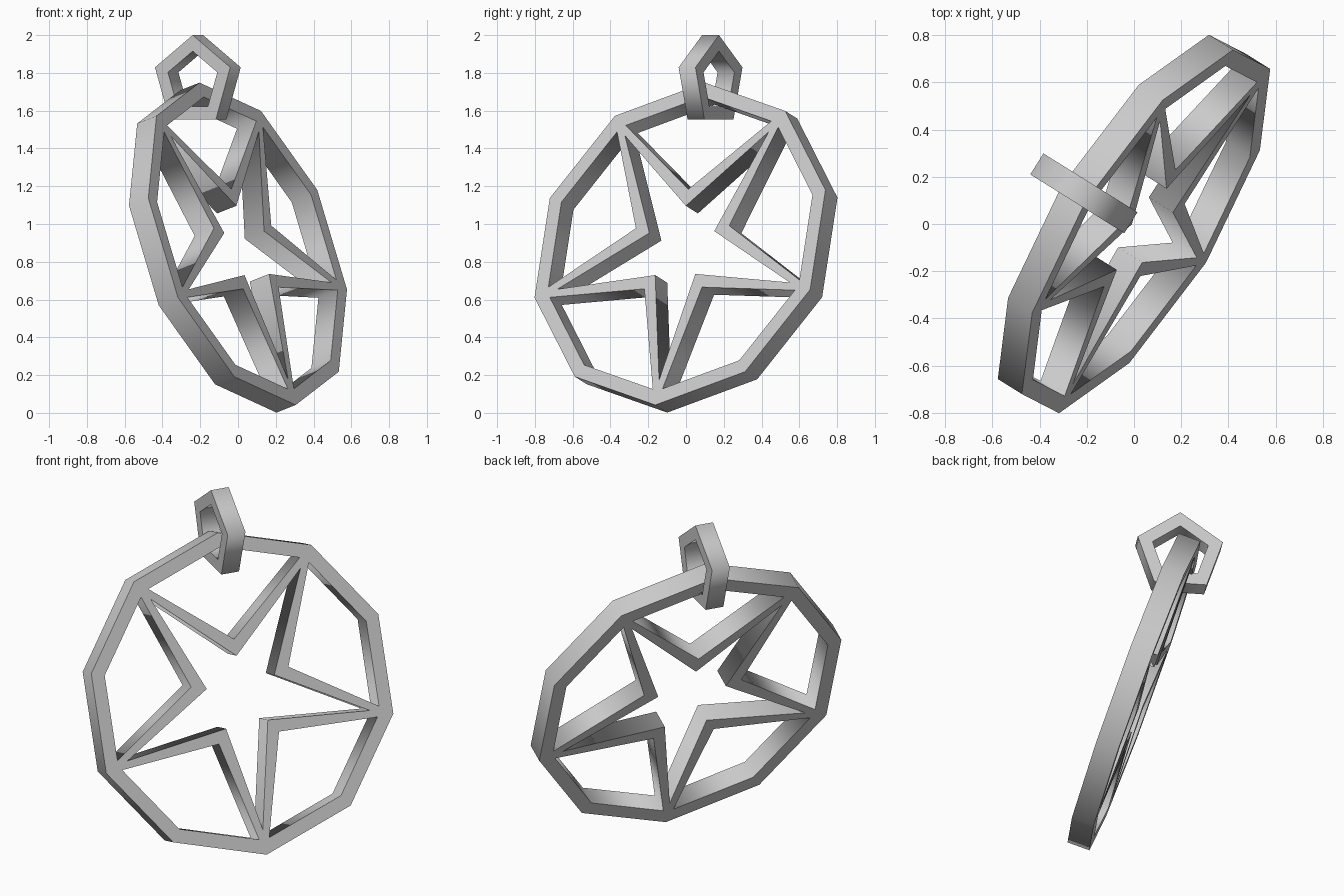
import bpy
from math import sin, cos, pi, radians
from mathutils import Matrix, Vector

if "Cube" in bpy.data.objects:
    bpy.data.objects.remove(bpy.data.objects["Cube"])


def polar(r, deg):
    return (r * cos(radians(deg)), r * sin(radians(deg)))


def ngon(r, n, start):
    return [polar(r, start + 360 * i / n) for i in range(n)]


def plate(name, loops, thickness, x_axis, y_axis, centre):
    """Flat plate from an outline plus hole loops, set in the plane of two axes."""
    cu = bpy.data.curves.new(name, 'CURVE')
    cu.dimensions = '2D'
    cu.fill_mode = 'BOTH'
    cu.extrude = thickness / 2
    for pts in loops:
        sp = cu.splines.new('POLY')
        sp.points.add(len(pts) - 1)
        for p, (x, y) in zip(sp.points, pts):
            p.co = (x, y, 0, 1)
        sp.use_cyclic_u = True
    ob = bpy.data.objects.new(name, cu)
    bpy.context.collection.objects.link(ob)
    m = Matrix((x_axis, y_axis, x_axis.cross(y_axis))).transposed().to_4x4()
    ob.matrix_world = Matrix.Translation(centre) @ m
    bpy.ops.object.select_all(action='DESELECT')
    ob.select_set(True)
    bpy.context.view_layer.objects.active = ob
    bpy.ops.object.convert(target='MESH')
    return bpy.context.object


# Orientation: pendant faces front right and leans back
az, tilt, roll = radians(-32), radians(18.5), 1.5
facing = Vector((cos(az), sin(az), 0))
side = Vector((-sin(az), cos(az), 0))
up = Vector((-sin(tilt) * cos(az), -sin(tilt) * sin(az), cos(tilt)))

# Ten-sided ring with star: outline, star opening, five cells around it
R_OUT, R_IN = 0.90, 0.82
R_TIP, R_NOTCH, R_CELL = 0.76, 0.212, 0.305
HALF_TIP = 0.03
first = -90 + roll
loops = [ngon(R_OUT, 10, first)]
loops.append([polar(R_NOTCH if i % 2 else R_TIP, first + 36 * i) for i in range(10)])
edge = 2 * R_IN * sin(pi / 10)
k = HALF_TIP / cos(pi / 10) / edge
for i in range(5):
    mid = first + 36 + 72 * i
    a, m, b = (Vector(polar(R_IN, mid + d)) for d in (-36, 0, 36))
    loops.append([polar(R_CELL, mid), a.lerp(m, k)[:], m[:], b.lerp(m, k)[:]])
plate("star_ring", loops, 0.127, side, up, (0, 0, 0.875))

# Five-sided hanging loop through the top of the ring
plate("hanging_loop", [ngon(0.247, 5, 90), ngon(0.162, 5, 90)], 0.105,
      facing, Vector((0, 0, 1)), (-0.2125, 0.13, 1.753))
